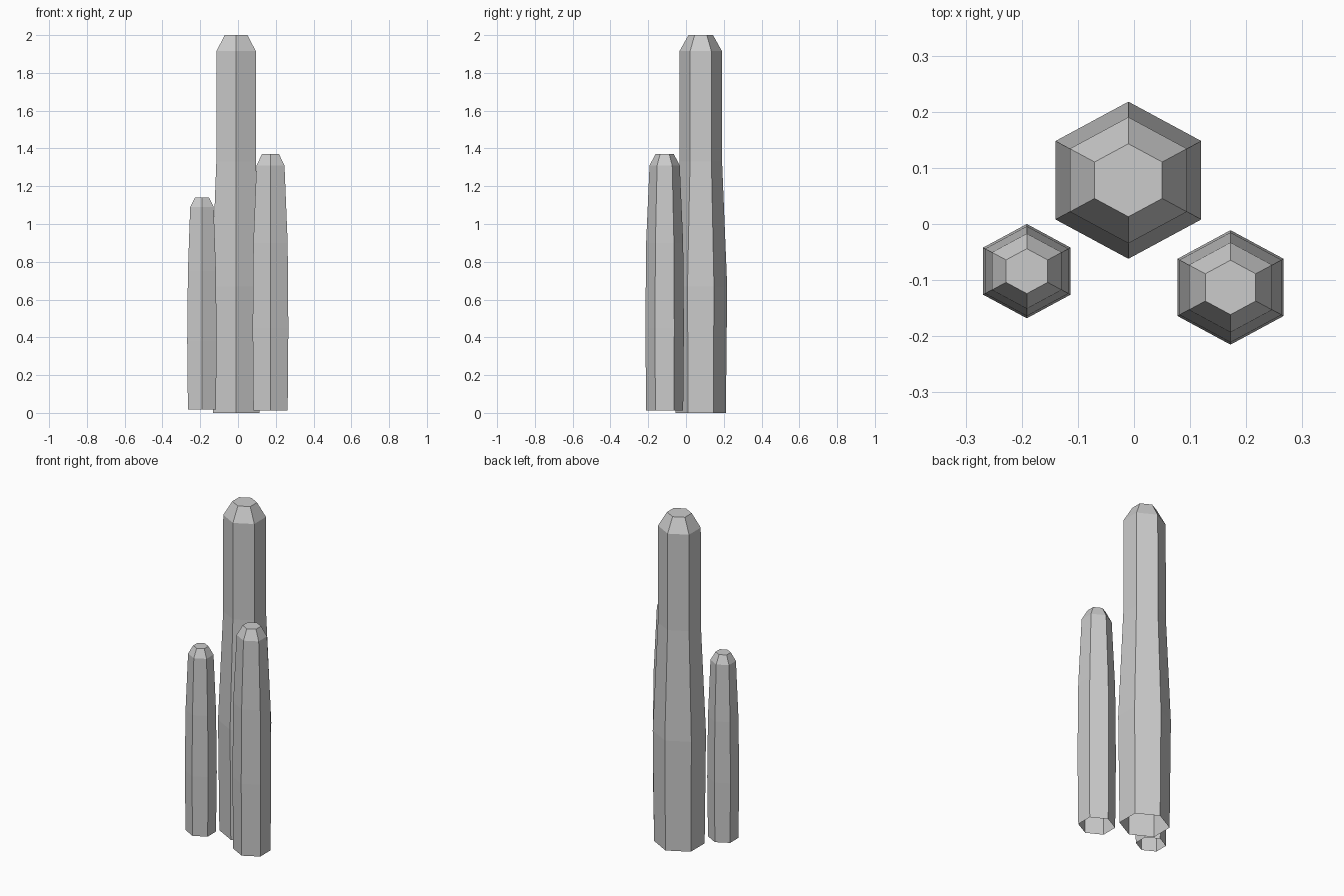
import bpy, bmesh, math

if "Cube" in bpy.data.objects:
    bpy.data.objects.remove(bpy.data.objects["Cube"])

SIDES = 6
STRETCH_X = 1.07  # the hexagons are slightly wide in x


def crystal(name, cx, cy, rings):
    """Six-sided column through (z, radius) rings, open below and capped on top."""
    bm = bmesh.new()
    loops = []
    for z, r in rings:
        loop = []
        for i in range(SIDES):
            a = math.radians(90) + i * math.tau / SIDES
            loop.append(bm.verts.new((r * STRETCH_X * math.cos(a), r * math.sin(a), z)))
        loops.append(loop)
    for low, high in zip(loops, loops[1:]):
        for i in range(SIDES):
            j = (i + 1) % SIDES
            bm.faces.new((low[i], low[j], high[j], high[i]))
    bm.faces.new(loops[-1])
    mesh = bpy.data.meshes.new(name)
    bm.to_mesh(mesh)
    bm.free()
    obj = bpy.data.objects.new(name, mesh)
    obj.location = (cx, cy, 0)
    bpy.context.collection.objects.link(obj)
    return obj


# Tall crystal at the back
crystal("tall_crystal", -0.01, 0.078,
        [(0, 0.133), (0.67, 0.14), (1.33, 0.113), (1.915, 0.1125), (2.0, 0.065)])

# Medium crystal, front right
crystal("medium_crystal", 0.172, -0.113,
        [(0.012, 0.098), (0.45, 0.102), (0.9, 0.098), (1.31, 0.080), (1.37, 0.0485)])

# Small crystal, front left
crystal("small_crystal", -0.191, -0.084,
        [(0.017, 0.080), (0.38, 0.084), (0.75, 0.080), (1.09, 0.067), (1.14, 0.040)])
